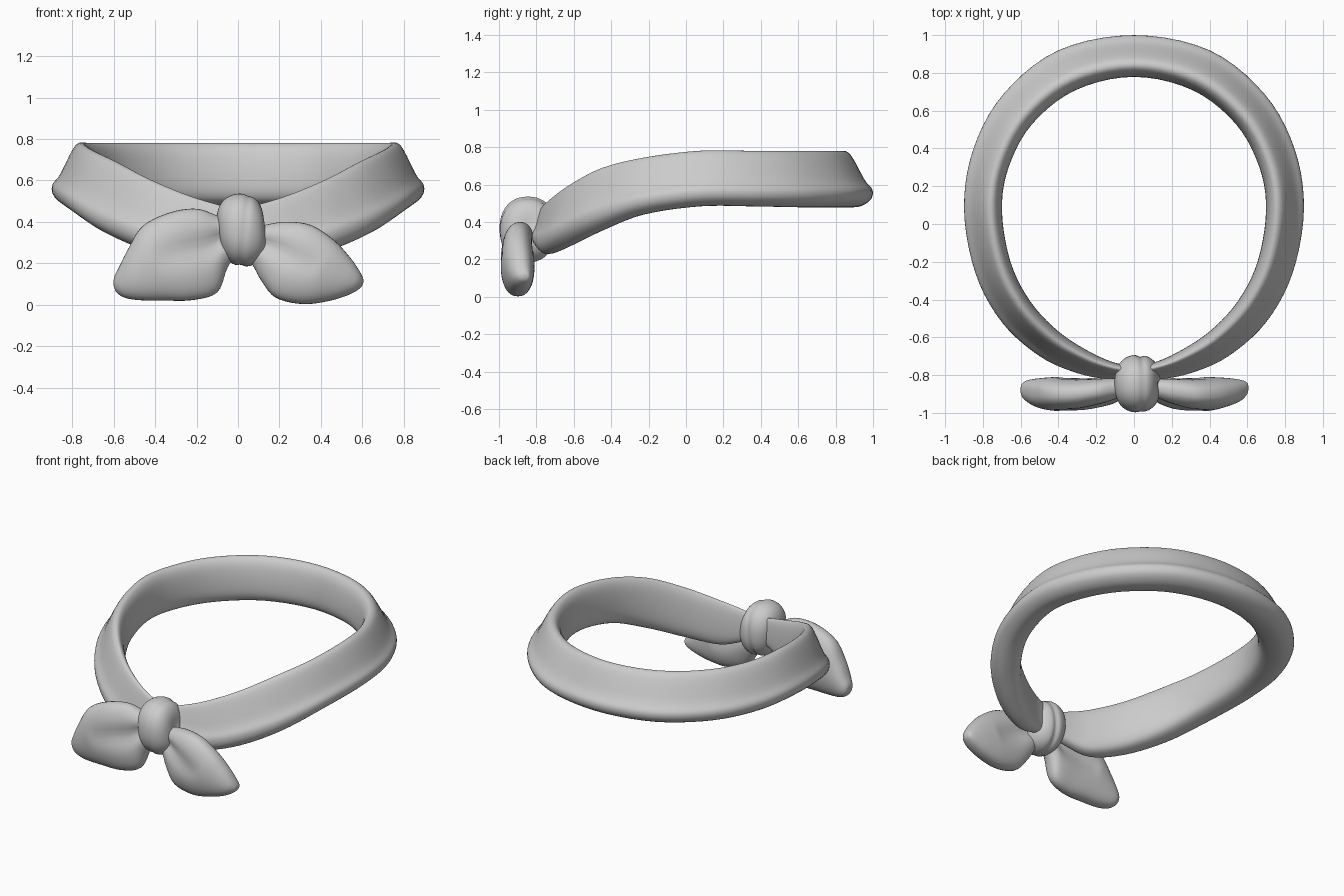
import bpy, bmesh, math
from mathutils import Vector

if "Cube" in bpy.data.objects:
    bpy.data.objects.remove(bpy.data.objects["Cube"])

fabric = bpy.data.materials.new("grey fabric")
fabric.diffuse_color = (0.6, 0.6, 0.6, 1)
fabric.use_nodes = True
fabric.node_tree.nodes["Principled BSDF"].inputs["Base Color"].default_value = fabric.diffuse_color


def smooth_path(pts, steps, closed):
    """Catmull-Rom interpolation of tuples of any length."""
    pts = [Vector(p) for p in pts]
    n = len(pts)
    get = lambda i: pts[i % n] if closed else pts[max(0, min(n - 1, i))]
    out = []
    for i in range(n if closed else n - 1):
        a, b, c, d = (get(i + k) for k in (-1, 0, 1, 2))
        for s in range(steps):
            t = s / steps
            out.append(0.5 * (2 * b + (c - a) * t + (2 * a - 5 * b + 4 * c - d) * t * t
                              + (3 * b - a - 3 * c + d) * t ** 3))
    if not closed:
        out.append(pts[-1])
    return out


def loft(name, rings, closed):
    """Skin a list of equal-length rings; open lofts get end caps."""
    bm = bmesh.new()
    vs = [[bm.verts.new(p) for p in r] for r in rings]
    n, m = len(vs), len(vs[0])
    for i in range(n if closed else n - 1):
        a, b = vs[i], vs[(i + 1) % n]
        for j in range(m):
            bm.faces.new((a[j], a[(j + 1) % m], b[(j + 1) % m], b[j]))
    if not closed:
        bm.faces.new(vs[0])
        bm.faces.new(vs[-1])
    bmesh.ops.recalc_face_normals(bm, faces=bm.faces)
    me = bpy.data.meshes.new(name)
    bm.to_mesh(me)
    bm.free()
    me.materials.append(fabric)
    me.shade_smooth()
    ob = bpy.data.objects.new(name, me)
    bpy.context.collection.objects.link(ob)
    return ob


# Neckband: outer x, y, inner x, y, top z, bottom z from front to back
half = [
    (0.00, -0.83, 0.00, -0.75, 0.46, 0.30),
    (0.12, -0.825, 0.10, -0.735, 0.485, 0.27),
    (0.30, -0.79, 0.23, -0.68, 0.53, 0.23),
    (0.50, -0.70, 0.40, -0.57, 0.605, 0.27),
    (0.70, -0.52, 0.55, -0.41, 0.69, 0.35),
    (0.84, -0.26, 0.655, -0.20, 0.745, 0.44),
    (0.90, 0.08, 0.70, 0.07, 0.78, 0.485),
    (0.85, 0.40, 0.665, 0.30, 0.78, 0.485),
    (0.69, 0.69, 0.54, 0.53, 0.78, 0.48),
    (0.40, 0.92, 0.31, 0.71, 0.78, 0.48),
    (0.00, 1.00, 0.00, 0.78, 0.78, 0.48),
]
mirrored = [(-a, b, -c, d, e, f) for a, b, c, d, e, f in half[-2:0:-1]]
# Cross-section: fraction from inner to outer, fraction from bottom to top
section = smooth_path([(0.02, 0.2), (0.0, 0.5), (0.07, 0.82), (0.2, 0.98), (0.36, 0.99),
                       (0.52, 0.86), (0.8, 0.48), (0.99, 0.3), (0.93, 0.12),
                       (0.62, 0.0), (0.2, 0.04)], 4, True)
rings = []
for ox, oy, ix, iy, top, bot in smooth_path(half + mirrored, 5, True):
    rings.append([(ix + (ox - ix) * t, iy + (oy - iy) * t, bot + (top - bot) * h)
                  for t, h in section])
loft("neckband", rings, True)


# Bow lobes: upper x, z, lower x, z, half thickness, centre y from root to tip
def bow_lobe(name, stations):
    rings = []
    path = smooth_path(stations, 5, False)
    for k, (ux, uz, lx, lz, th, cy) in enumerate(path):
        f = k / (len(path) - 1)
        crease = 0.6 * max(0, 1 - f / 0.5) ** 0.7
        ring = []
        for j in range(40):
            a = 2 * math.pi * j / 40
            v, w = math.cos(a), math.sin(a)
            w = math.copysign(abs(w) ** 0.85, w)
            w *= 1 - crease * math.exp(-((v - 0.1) / 0.3) ** 2)
            s = (1 + v) / 2
            ring.append((lx + (ux - lx) * s, cy + w * th, lz + (uz - lz) * s))
        rings.append(ring)
    loft(name, rings, False)


bow_lobe("left_bow_lobe", [
    (-0.01, 0.40, 0.01, 0.27, 0.045, -0.86),
    (-0.10, 0.43, -0.05, 0.18, 0.065, -0.87),
    (-0.20, 0.463, -0.10, 0.06, 0.08, -0.885),
    (-0.33, 0.445, -0.22, 0.022, 0.09, -0.90),
    (-0.46, 0.38, -0.36, 0.02, 0.09, -0.90),
    (-0.53, 0.27, -0.48, 0.022, 0.078, -0.895),
    (-0.575, 0.18, -0.55, 0.035, 0.058, -0.885),
    (-0.597, 0.135, -0.587, 0.06, 0.035, -0.88),
    (-0.601, 0.105, -0.60, 0.09, 0.008, -0.88)])
bow_lobe("right_bow_lobe", [
    (0.03, 0.36, 0.01, 0.25, 0.045, -0.86),
    (0.13, 0.385, 0.07, 0.19, 0.06, -0.87),
    (0.23, 0.40, 0.11, 0.12, 0.078, -0.885),
    (0.35, 0.385, 0.18, 0.035, 0.09, -0.90),
    (0.46, 0.315, 0.31, 0.003, 0.09, -0.90),
    (0.54, 0.23, 0.44, 0.018, 0.075, -0.89),
    (0.585, 0.165, 0.54, 0.05, 0.055, -0.88),
    (0.603, 0.13, 0.59, 0.08, 0.032, -0.87),
    (0.606, 0.115, 0.604, 0.10, 0.008, -0.87)])

# Knot: rounded wrap, spun about the x axis, with a fold running around it
rings = []
for i in range(33):
    u = -math.pi / 2 + math.pi * (0.01 + 0.98 * i / 32)
    x, r = math.sin(u), math.cos(u) ** 0.6
    ring = []
    for j in range(48):
        a = 2 * math.pi * j / 48
        groove = (0.03 + 0.05 * max(0, -math.cos(a - 0.3))) * math.exp(
            -((x - 0.1 - 0.25 * math.sin(a)) / 0.14) ** 2)
        rr = r * (1 - groove)
        c, s = math.cos(a), math.sin(a)
        ring.append((0.02 + 0.115 * x - 0.01 * s,
                     -0.845 - 0.153 * rr * math.copysign(abs(c) ** 0.9, c),
                     0.36 + 0.176 * rr * math.copysign(abs(s) ** 0.9, s)))
    rings.append(ring)
loft("knot", rings, False)
